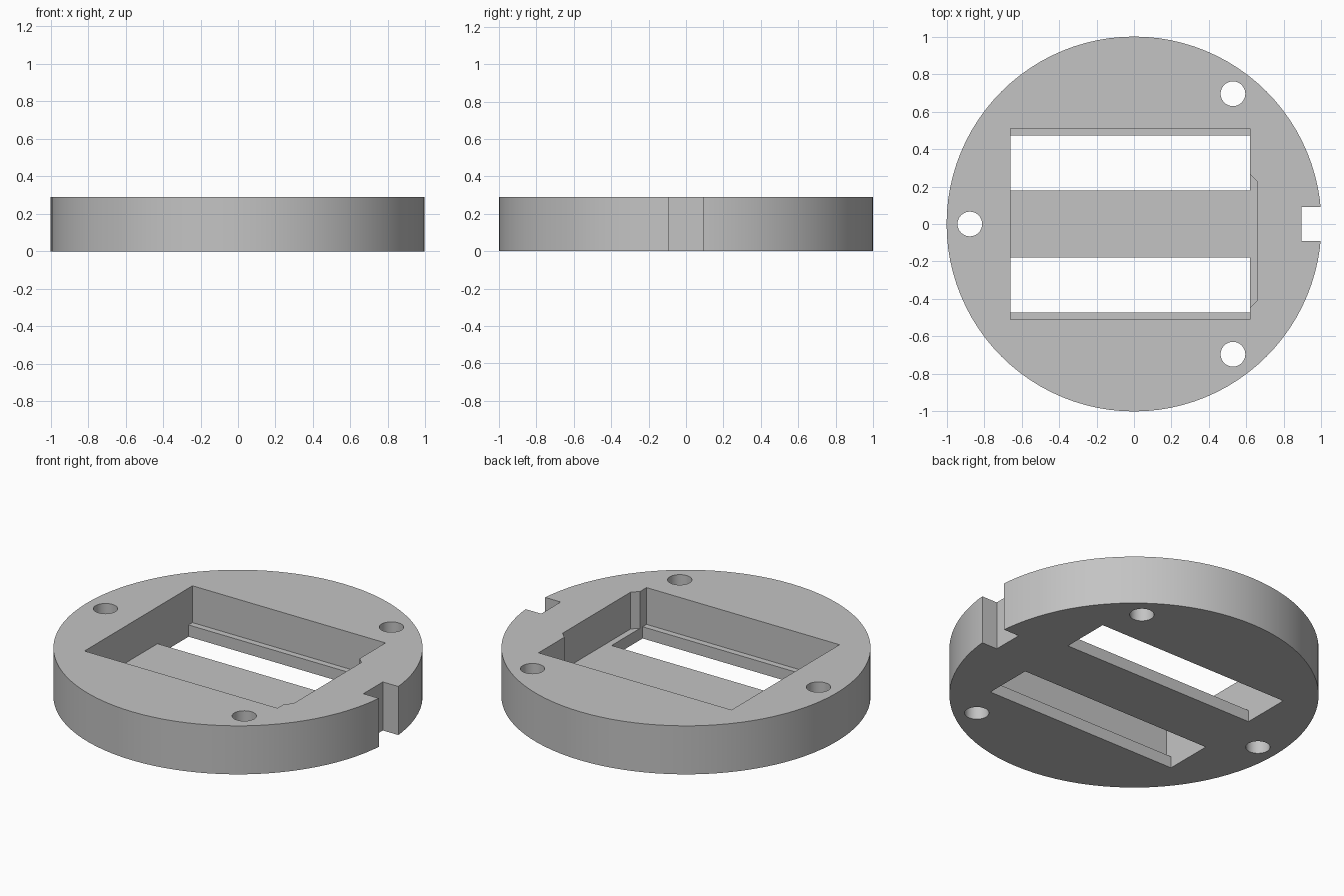
import bpy
import bmesh
from math import cos, sin, pi, radians

if "Cube" in bpy.data.objects:
    bpy.data.objects.remove(bpy.data.objects["Cube"], do_unlink=True)

HEIGHT = 0.29
FLOOR = 0.07


def prism(name, outline, z0, z1):
    """Extrude a counter-clockwise outline from z0 to z1."""
    bm = bmesh.new()
    face = bm.faces.new([bm.verts.new((x, y, z0)) for x, y in outline])
    result = bmesh.ops.extrude_face_region(bm, geom=[face])
    for v in result["geom"]:
        if isinstance(v, bmesh.types.BMVert):
            v.co.z = z1
    bmesh.ops.recalc_face_normals(bm, faces=bm.faces)
    mesh = bpy.data.meshes.new(name)
    bm.to_mesh(mesh)
    bm.free()
    obj = bpy.data.objects.new(name, mesh)
    bpy.context.collection.objects.link(obj)
    return obj


def circle(cx, cy, r, n):
    return [(cx + r * cos(2 * pi * i / n), cy + r * sin(2 * pi * i / n)) for i in range(n)]


def rect(x0, x1, y0, y1):
    return [(x0, y0), (x1, y0), (x1, y1), (x0, y1)]


# Round plate
grey = bpy.data.materials.new("grey")
grey.use_nodes = True
grey.diffuse_color = (0.55, 0.55, 0.55, 1)
grey.node_tree.nodes["Principled BSDF"].inputs["Base Color"].default_value = (0.55, 0.55, 0.55, 1)
plate = prism("round_plate", circle(0, 0, 1, 96), 0, HEIGHT)
plate.data.materials.append(grey)

# Deep pocket with a shallow chamfered recess on its +x wall
left, right, recess = -0.658, 0.618, 0.655
pocket = [(left, -0.51), (right, -0.51), (right, -0.449), (recess, -0.412),
          (recess, 0.23), (right, 0.266), (right, 0.51), (left, 0.51)]
cutters = [prism("pocket_cutter", pocket, FLOOR, HEIGHT + 0.1)]

# Two slots through the pocket floor
for side, y0, y1 in (("back", 0.18, 0.473), ("front", -0.473, -0.18)):
    cutters.append(prism(side + "_slot_cutter", rect(left, right, y0, y1), -0.1, FLOOR + 0.1))

# Rim notch and three screw holes
cutters.append(prism("notch_cutter", rect(0.893, 1.2, -0.092, 0.092), -0.1, HEIGHT + 0.1))
for x, y in ((-0.876, 0), (0.528, 0.695), (0.528, -0.695)):
    cutters.append(prism("screw_hole_cutter", circle(x, y, 0.066, 32), -0.1, HEIGHT + 0.1))

bpy.ops.object.select_all(action="DESELECT")
plate.select_set(True)
bpy.context.view_layer.objects.active = plate
for cutter in cutters:
    cutter.hide_render = True
    mod = plate.modifiers.new(cutter.name, "BOOLEAN")
    mod.operation = "DIFFERENCE"
    mod.solver = "EXACT"
    mod.object = cutter
    bpy.ops.object.modifier_apply(modifier=mod.name)
    bpy.data.objects.remove(cutter, do_unlink=True)

bpy.ops.object.shade_smooth_by_angle(angle=radians(30))
